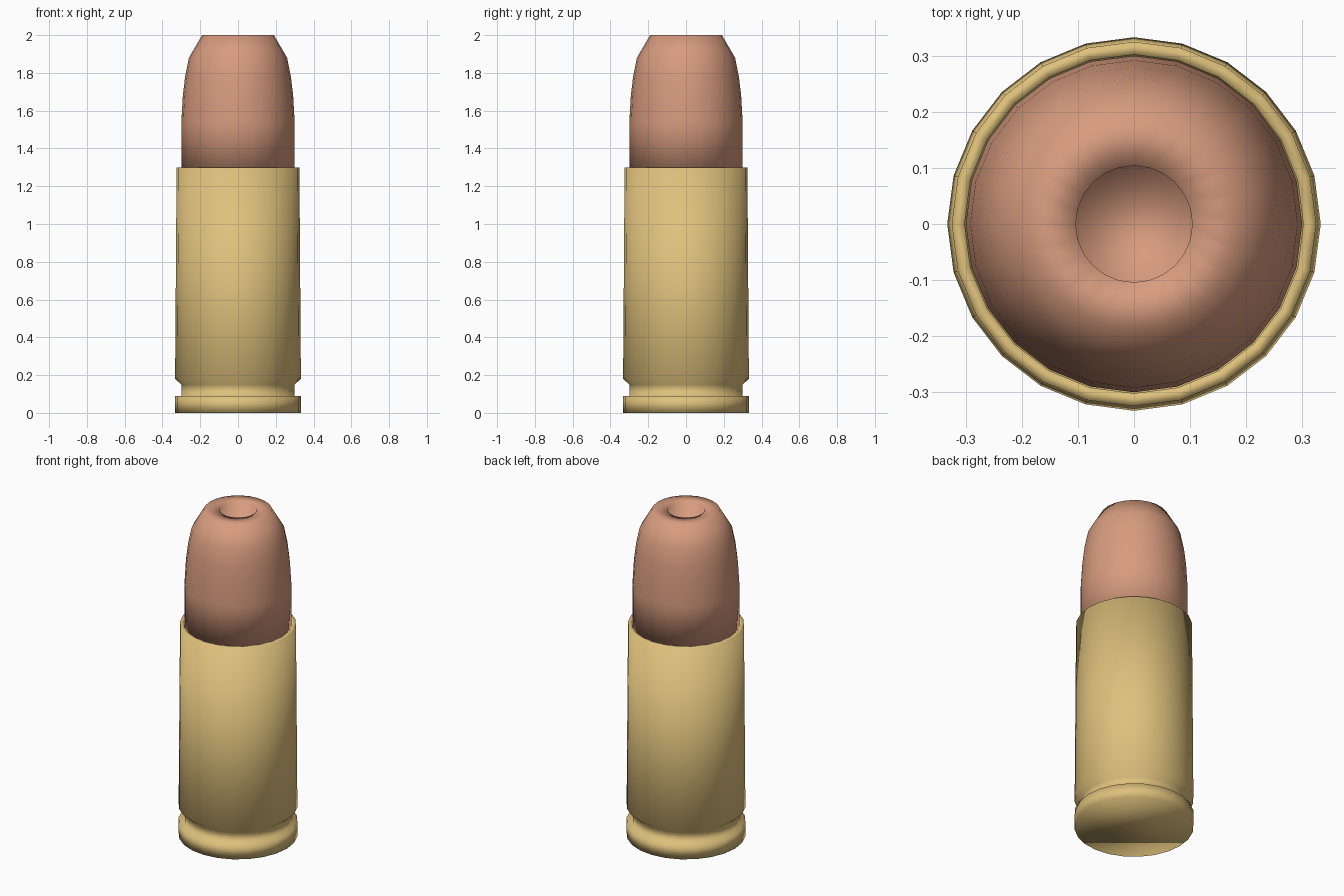
import bpy
import bmesh
import math

SIDES = 24

default = bpy.data.objects.get("Cube")
if default:
    bpy.data.objects.remove(default, do_unlink=True)


def material(name, rgb):
    mat = bpy.data.materials.new(name)
    mat.use_nodes = True
    color = (*rgb, 1.0)
    mat.diffuse_color = color
    mat.node_tree.nodes["Principled BSDF"].inputs["Base Color"].default_value = color
    return mat


def lathe(name, profile, mat, cap_ends):
    """Revolve (radius, height) points around z; profile runs upward on the outside."""
    bm = bmesh.new()
    rings = []
    for r, z in profile:
        angles = [2 * math.pi * i / SIDES for i in range(SIDES)]
        rings.append([bm.verts.new((r * math.cos(a), r * math.sin(a), z)) for a in angles])
    for low, high in zip(rings, rings[1:]):
        for i in range(SIDES):
            j = (i + 1) % SIDES
            bm.faces.new((low[i], low[j], high[j], high[i]))
    if cap_ends:
        bm.faces.new(rings[-1])
    bm.faces.new(rings[0][::-1])
    for face in bm.faces:
        face.smooth = True
    mesh = bpy.data.meshes.new(name)
    bm.to_mesh(mesh)
    bm.free()
    mesh.materials.append(mat)
    obj = bpy.data.objects.new(name, mesh)
    bpy.context.collection.objects.link(obj)
    return obj


brass = material("brass", (0.73, 0.53, 0.20))
copper = material("copper", (0.68, 0.33, 0.21))

# Case: rim, groove, slightly tapered body and open mouth
lathe("case", [
    (0.333, 0.0), (0.333, 0.09), (0.30, 0.09), (0.30, 0.15),
    (0.333, 0.18), (0.325, 1.30), (0.302, 1.30), (0.302, 1.20),
], brass, cap_ends=False)

# Tip: rounded nose with a flat end and a round hollow
lathe("tip", [
    (0.30, 1.27), (0.30, 1.54), (0.292, 1.68), (0.28, 1.78), (0.26, 1.88),
    (0.19, 2.0), (0.104, 2.0), (0.104, 1.85),
], copper, cap_ends=True)
